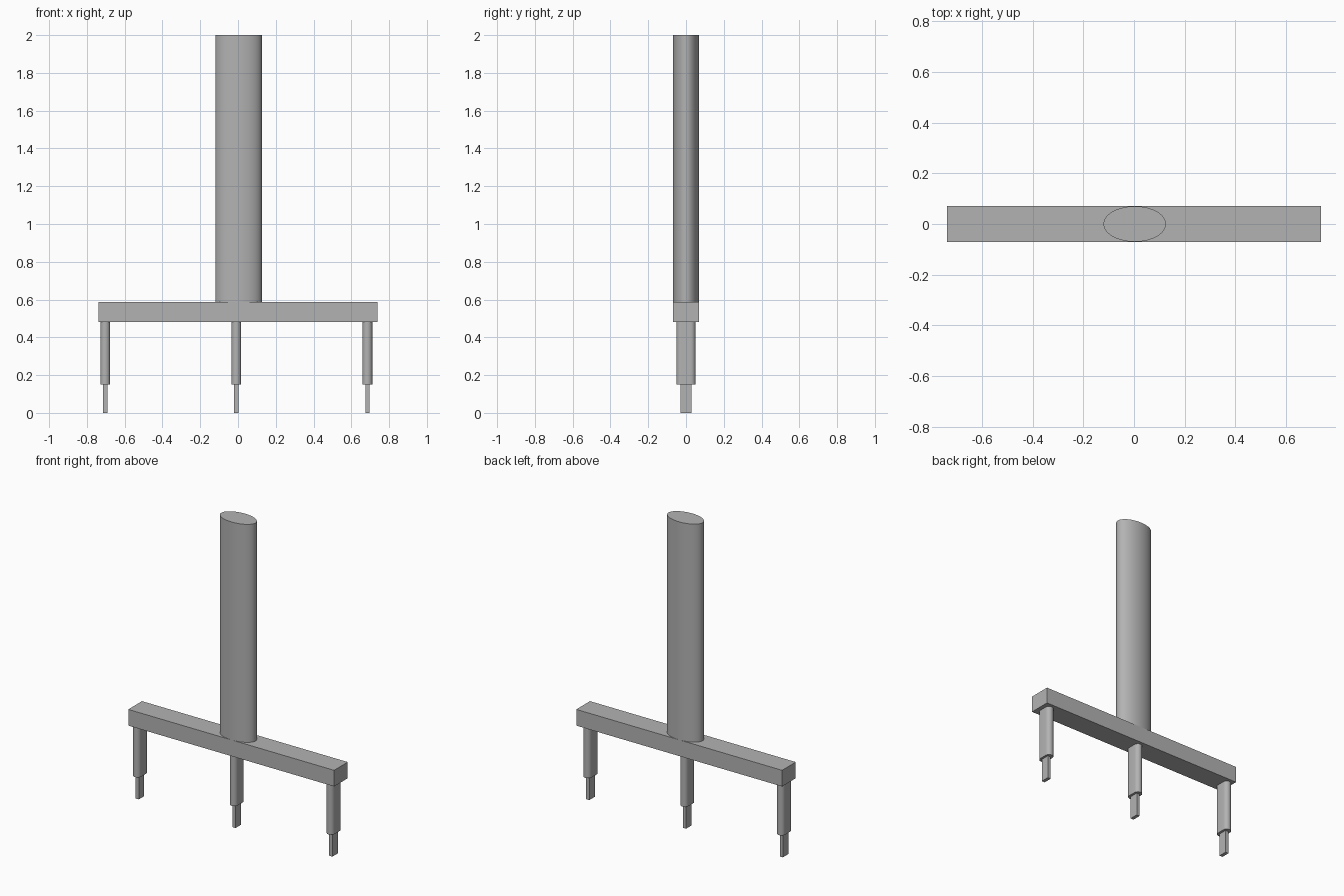
import bpy
import math
from math import cos, sin, pi

cube = bpy.data.objects.get("Cube")
if cube:
    bpy.data.objects.remove(cube, do_unlink=True)

grey = bpy.data.materials.new("plain grey")
grey.use_nodes = True
colour = (0.45, 0.45, 0.45, 1)
grey.diffuse_color = colour
grey.node_tree.nodes["Principled BSDF"].inputs["Base Color"].default_value = colour


def prism(name, outline, x, z0, z1, smooth=False):
    """Extrude a flat outline from z0 to z1."""
    n = len(outline)
    verts = [(x + px, py, z) for z in (z0, z1) for px, py in outline]
    faces = [(i, (i + 1) % n, (i + 1) % n + n, i + n) for i in range(n)]
    faces += [tuple(reversed(range(n))), tuple(range(n, 2 * n))]
    mesh = bpy.data.meshes.new(name)
    mesh.from_pydata(verts, [], faces)
    mesh.materials.append(grey)
    obj = bpy.data.objects.new(name, mesh)
    bpy.context.collection.objects.link(obj)
    if smooth:
        bpy.ops.object.select_all(action='DESELECT')
        obj.select_set(True)
        bpy.context.view_layer.objects.active = obj
        bpy.ops.object.shade_smooth_by_angle(angle=math.radians(30))
    return obj


def rectangle(hx, hy):
    return [(-hx, -hy), (hx, -hy), (hx, hy), (-hx, hy)]


def ellipse(rx, ry, n=64):
    return [(rx * cos(2 * pi * i / n), ry * sin(2 * pi * i / n)) for i in range(n)]


def stadium(r, hy, n=16):
    """Slot shape: flat sides with rounded front and back ends."""
    back = [(r * cos(pi * i / n), hy - r + r * sin(pi * i / n)) for i in range(n + 1)]
    return back + [(-px, -py) for px, py in back]


# Oval handle and crossbar
prism("handle", ellipse(0.123, 0.07), 0.003, 0.587, 2.0, smooth=True)
prism("crossbar", rectangle(0.738, 0.07), 0, 0.482, 0.587)

# Three prongs, each a rounded sleeve with a flat pin below
for side, x in (("right", -0.703), ("middle", -0.009), ("left", 0.685)):
    prism(side + "_sleeve", stadium(0.026, 0.051), x, 0.15, 0.482, smooth=True)
    prism(side + "_pin", rectangle(0.011, 0.028), x, 0, 0.15)
